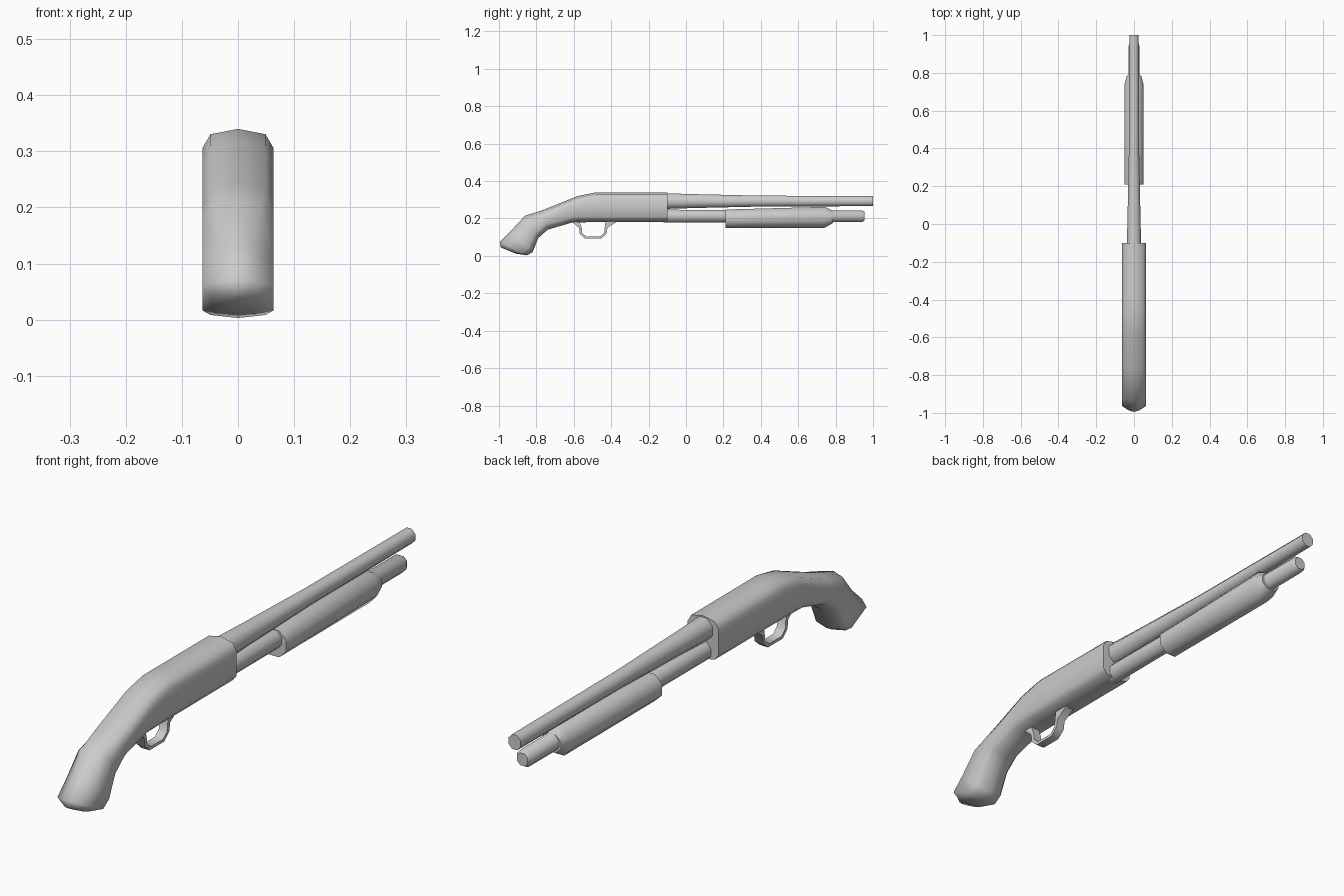
import bpy, bmesh, math
from mathutils import Vector

cube = bpy.data.objects.get("Cube")
if cube:
    bpy.data.objects.remove(cube, do_unlink=True)

grey = bpy.data.materials.new("plain_grey")
grey.use_nodes = True
colour = (0.6, 0.6, 0.6, 1)
grey.diffuse_color = colour
grey.node_tree.nodes["Principled BSDF"].inputs["Base Color"].default_value = colour


def loft(name, rings, closed=False, angle=50):
    """Skin a list of equal-length rings; cap the ends unless the loft is closed."""
    bm = bmesh.new()
    loops = [[bm.verts.new(p) for p in ring] for ring in rings]
    pairs = list(zip(loops, loops[1:]))
    if closed:
        pairs.append((loops[-1], loops[0]))
    else:
        bm.faces.new(loops[0])
        bm.faces.new(loops[-1])
    n = len(loops[0])
    for a, b in pairs:
        for i in range(n):
            j = (i + 1) % n
            bm.faces.new((a[i], a[j], b[j], b[i]))
    bmesh.ops.recalc_face_normals(bm, faces=bm.faces)
    mesh = bpy.data.meshes.new(name)
    bm.to_mesh(mesh)
    bm.free()
    mesh.materials.append(grey)
    ob = bpy.data.objects.new(name, mesh)
    bpy.context.collection.objects.link(ob)
    bpy.ops.object.select_all(action="DESELECT")
    ob.select_set(True)
    bpy.context.view_layer.objects.active = ob
    bpy.ops.object.shade_smooth_by_angle(angle=math.radians(angle))
    return ob


def body_ring(top, bottom, shoulder=0.049, half=0.063, low=0.049):
    """Ten-sided section with a shallow ridge above and below."""
    t, b = Vector((0, *top)), Vector((0, *bottom))
    d = (b - t).normalized()
    X = Vector((1, 0, 0))
    right = [t + d * 0.01 + X * shoulder, t + d * 0.035 + X * half,
             b - d * 0.03 + X * half, b - d * 0.012 + X * low]
    left = [Vector((-p.x, p.y, p.z)) for p in reversed(right)]
    return [t] + right + [b] + left


def octagon(y, z, rx, rz):
    k = 1 / math.cos(math.pi / 8)
    return [(rx * k * math.cos(a), y, z + rz * k * math.sin(a))
            for a in (math.pi / 8 + i * math.pi / 4 for i in range(8))]


# Receiver flowing into the curved grip: top and bottom (y, z) of each section
loft("receiver_and_grip", [
    body_ring((-0.10, 0.34), (-0.10, 0.18)),
    body_ring((-0.41, 0.34), (-0.45, 0.18)),
    body_ring((-0.48, 0.34), (-0.53, 0.18)),
    body_ring((-0.58, 0.32), (-0.61, 0.178)),
    body_ring((-0.765, 0.245), (-0.74, 0.14)),
    body_ring((-0.86, 0.215), (-0.79, 0.095), 0.04),
    body_ring((-0.94, 0.13), (-0.82, 0.02), 0.025),
    body_ring((-0.995, 0.075), (-0.85, 0.003), 0.03),
    body_ring((-0.99, 0.045), (-0.91, 0.012), 0.02, 0.04, 0.03),
], angle=60)

# Tapered barrel
loft("barrel", [octagon(-0.12, 0.293, 0.038, 0.042),
                octagon(0.05, 0.293, 0.034, 0.037),
                octagon(0.40, 0.293, 0.027, 0.029),
                octagon(1.00, 0.293, 0.025, 0.027)])

# Magazine tube with a rounded-off end
loft("magazine_tube", [octagon(-0.12, 0.213, 0.032, 0.034),
                       octagon(0.94, 0.212, 0.03, 0.031),
                       octagon(0.955, 0.212, 0.022, 0.023)])

# Sliding fore-end
loft("fore_end", [octagon(0.21, 0.199, 0.05, 0.049),
                  octagon(0.74, 0.206, 0.05, 0.056),
                  octagon(0.785, 0.209, 0.038, 0.034)])

# Trigger guard: a band between an outer and an inner outline
outer = [(-0.61, 0.182), (-0.572, 0.15), (-0.568, 0.118), (-0.54, 0.092),
         (-0.455, 0.092), (-0.425, 0.118), (-0.42, 0.15), (-0.365, 0.185)]
inner = [(-0.57, 0.182), (-0.557, 0.15), (-0.555, 0.123), (-0.533, 0.103),
         (-0.461, 0.103), (-0.438, 0.123), (-0.434, 0.155), (-0.43, 0.185)]
w = 0.017
loft("trigger_guard", [[(-w, *o), (w, *o), (w, *i), (-w, *i)]
                       for o, i in zip(outer, inner)])
